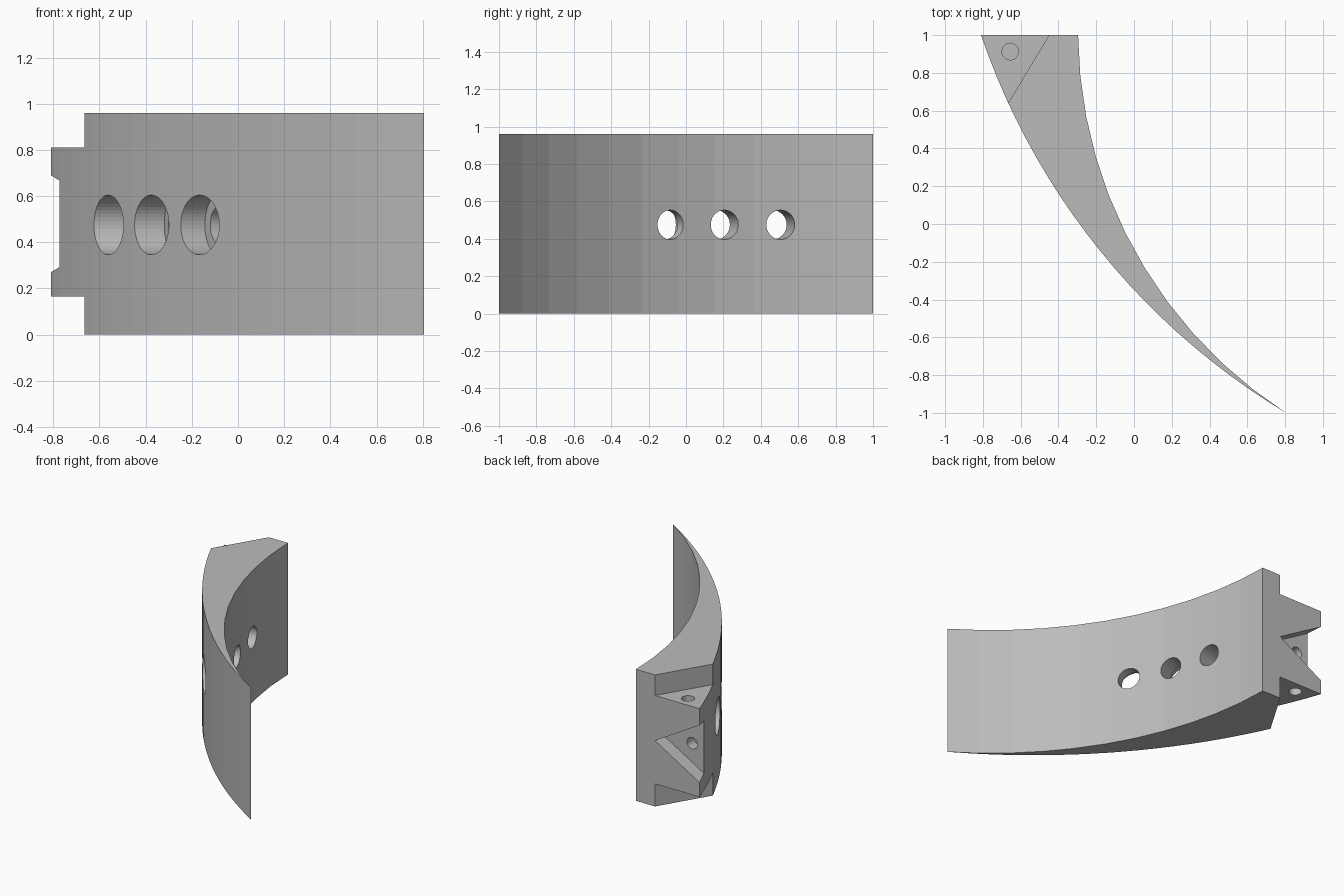
import bpy
import bmesh
import math
from mathutils import Vector, Matrix

if "Cube" in bpy.data.objects:
    bpy.data.objects.remove(bpy.data.objects["Cube"], do_unlink=True)

HEIGHT = 0.96
HOLE_Z = 0.475

grey = bpy.data.materials.new("plain_grey")
grey.use_nodes = True
colour = (0.5, 0.5, 0.5, 1)
grey.diffuse_color = colour
grey.node_tree.nodes["Principled BSDF"].inputs["Base Color"].default_value = colour


def arc(start, end, sagitta, steps):
    """Points on a circular arc bulging to the right of start-end, plus its centre."""
    a, b = Vector(start), Vector(end)
    chord = (b - a).normalized()
    bulge = Vector((chord.y, -chord.x))
    half = (b - a).length / 2
    radius = half * half / (2 * sagitta) + sagitta / 2
    centre = (a + b) / 2 - bulge * (radius - sagitta)
    sweep = math.asin(half / radius)
    points = []
    for i in range(steps + 1):
        t = sweep * (2 * i / steps - 1)
        points.append(centre + radius * (bulge * math.cos(t) + chord * math.sin(t)))
    return points, centre, radius


def finish(bm, name):
    bmesh.ops.recalc_face_normals(bm, faces=bm.faces)
    mesh = bpy.data.meshes.new(name)
    bm.to_mesh(mesh)
    bm.free()
    mesh.materials.append(grey)
    obj = bpy.data.objects.new(name, mesh)
    bpy.context.collection.objects.link(obj)
    return obj


def prism(name, points, depth):
    """Extrude a closed loop of 3D points along a vector."""
    bm = bmesh.new()
    face = bm.faces.new([bm.verts.new(p) for p in points])
    result = bmesh.ops.extrude_face_region(bm, geom=[face], use_keep_orig=True)
    moved = [g for g in result["geom"] if isinstance(g, bmesh.types.BMVert)]
    bmesh.ops.translate(bm, verts=moved, vec=depth)
    return finish(bm, name)


def rod(name, start, end, radius):
    """Cylinder between two points."""
    a, b = Vector(start), Vector(end)
    axis = b - a
    turn = axis.to_track_quat("Z", "Y").to_matrix().to_4x4()
    bm = bmesh.new()
    bmesh.ops.create_cone(bm, cap_ends=True, segments=48, radius1=radius, radius2=radius,
                          depth=axis.length, matrix=Matrix.Translation((a + b) / 2) @ turn)
    return finish(bm, name)


def cut(target, cutter):
    cutter.hide_render = True
    mod = target.modifiers.new("cut", "BOOLEAN")
    mod.operation = "DIFFERENCE"
    mod.solver = "EXACT"
    mod.object = cutter
    bpy.context.view_layer.objects.active = target
    bpy.ops.object.modifier_apply(modifier=mod.name)
    bpy.data.objects.remove(cutter, do_unlink=True)


# Tapering curved body
tip = (0.805, -1)
outer, _, _ = arc((-0.81, 1), tip, 0.227, 22)
inner, centre, radius = arc((-0.296, 1), tip, 0.288, 11)
outline = outer + inner[-2::-1]
body = prism("curved_bracket", [(p.x, p.y, 0) for p in outline], (0, 0, HEIGHT))

# Slanted shoulders above and below the end tooth
shoulder = [(-0.39, 1.1), (-0.726, 0.54), (-1.2, 0.54), (-1.2, 1.1)]
for low, high in ((-0.1, 0.165), (0.81, HEIGHT + 0.1)):
    cut(body, prism("shoulder_cutter", [(x, y, low) for x, y in shoulder], (0, 0, high - low)))

# V notch in the end of the tooth
notch = [(-0.45, 0.48), (-1.0, 0.80), (-1.0, 0.16)]
cut(body, prism("notch_cutter", [(x, 0.9, z) for x, z in notch], (0, 0.3, 0)))

# Blind peg holes in the tooth
for outside, inside in ((0.9, 0.69), (0.07, 0.27)):
    cut(body, rod("peg_cutter", (-0.655, 0.913, outside), (-0.655, 0.913, inside), 0.044))
cut(body, rod("notch_peg_cutter", (-0.68, 0.95, 0.485), (-0.68, 0.82, 0.485), 0.042))

# Screw holes square to the inner curve, counterbored from the outside
for y, wall in ((0.505, 0.2), (0.205, 0.13), (-0.085, 0.065)):
    dy = y - centre.y
    entry = Vector((centre.x - math.sqrt(radius ** 2 - dy ** 2), y, HOLE_Z))
    out = Vector((entry.x - centre.x, dy, 0)).normalized()
    cut(body, rod("screw_cutter", entry - out * 0.15, entry + out * 0.6, 0.078))
    cut(body, rod("counterbore_cutter", entry + out * wall, entry + out * 0.6, 0.129))
